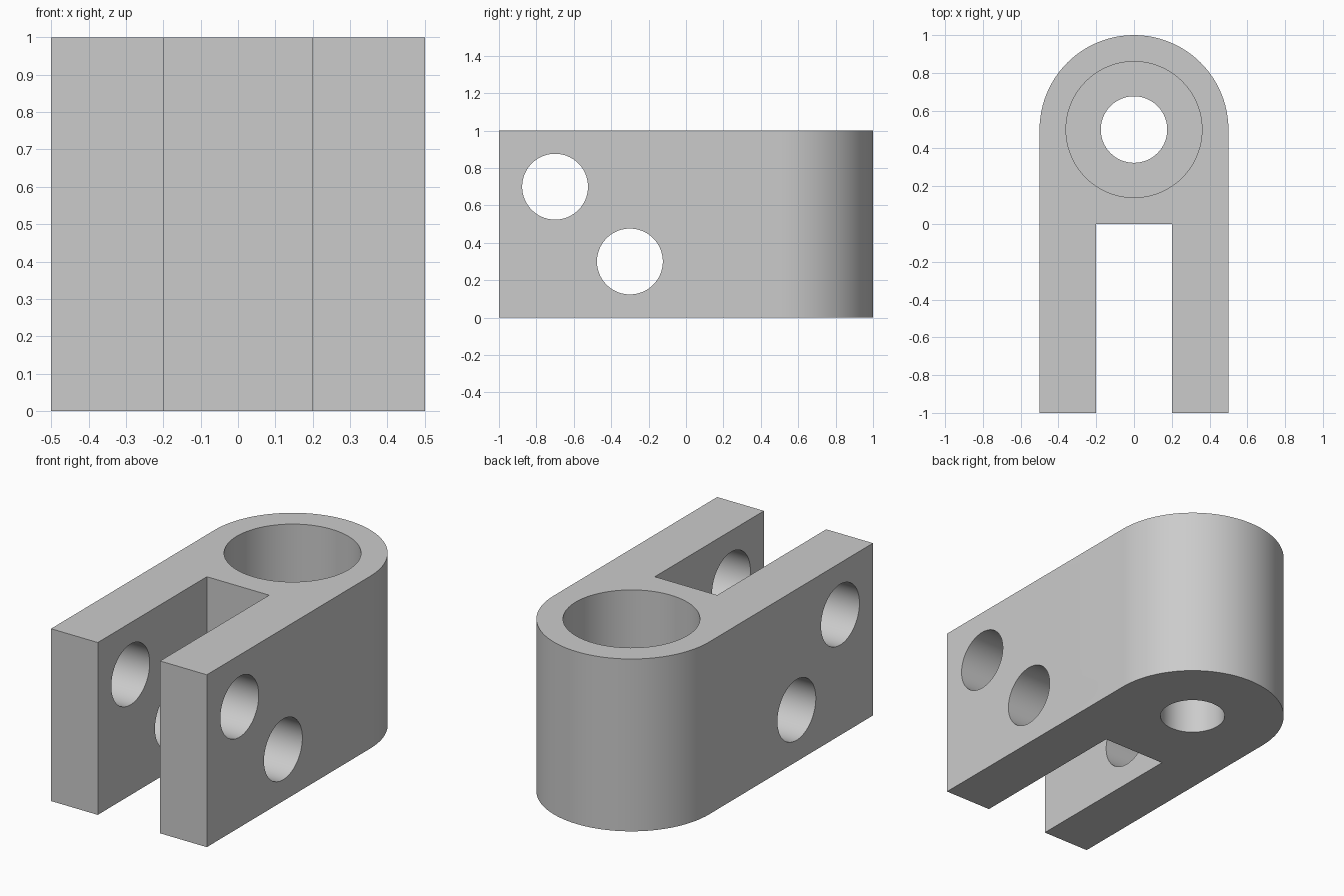
import bpy, bmesh, math
from mathutils import Matrix, Vector

cube = bpy.data.objects.get("Cube")
if cube:
    bpy.data.objects.remove(cube, do_unlink=True)

PIVOT_Y = 0.5
HOLE_R = 0.176
BORE_R = 0.36
FLOOR_Z = 0.5

grey = bpy.data.materials.new("plain grey")
grey.use_nodes = True
color = (0.6, 0.6, 0.6, 1)
grey.diffuse_color = color
grey.node_tree.nodes["Principled BSDF"].inputs["Base Color"].default_value = color


def make_object(name, bm):
    bmesh.ops.recalc_face_normals(bm, faces=bm.faces)
    mesh = bpy.data.meshes.new(name)
    bm.to_mesh(mesh)
    bm.free()
    mesh.materials.append(grey)
    obj = bpy.data.objects.new(name, mesh)
    bpy.context.collection.objects.link(obj)
    return obj


def cylinder(name, radius, depth, center, along_x=False):
    bm = bmesh.new()
    turn = Matrix.Rotation(math.pi / 2, 4, "Y") if along_x else Matrix()
    bmesh.ops.create_cone(bm, cap_ends=True, segments=96, radius1=radius, radius2=radius,
                          depth=depth, matrix=Matrix.Translation(center) @ turn)
    return make_object(name, bm)


# Clevis body: forked outline with a rounded back, extruded upward
outline = [(-0.5, -1), (-0.2, -1), (-0.2, 0), (0.2, 0), (0.2, -1), (0.5, -1)]
steps = 48
for i in range(steps + 1):
    a = math.pi * i / steps
    outline.append((0.5 * math.cos(a), PIVOT_Y + 0.5 * math.sin(a)))
bm = bmesh.new()
base = bm.faces.new([bm.verts.new((x, y, 0)) for x, y in outline])
top = bmesh.ops.extrude_face_region(bm, geom=[base])
bmesh.ops.translate(bm, vec=Vector((0, 0, 1)),
                    verts=[g for g in top["geom"] if isinstance(g, bmesh.types.BMVert)])
body = make_object("clevis_body", bm)

# Counterbore, its through hole, and the two cross pin holes
cutters = [
    cylinder("counterbore_cutter", BORE_R, 1, (0, PIVOT_Y, FLOOR_Z + 0.5)),
    cylinder("pivot_hole_cutter", HOLE_R, 2, (0, PIVOT_Y, 0.5)),
    cylinder("upper_pin_cutter", HOLE_R, 2, (0, -0.7, 0.7), along_x=True),
    cylinder("lower_pin_cutter", HOLE_R, 2, (0, -0.3, 0.3), along_x=True),
]
bpy.context.view_layer.objects.active = body
for cutter in cutters:
    mod = body.modifiers.new(cutter.name, "BOOLEAN")
    mod.operation = "DIFFERENCE"
    mod.solver = "EXACT"
    mod.object = cutter
    bpy.ops.object.modifier_apply(modifier=mod.name)
for cutter in cutters:
    bpy.data.objects.remove(cutter, do_unlink=True)

# Smooth curved walls, sharp rims
bpy.ops.object.select_all(action="DESELECT")
body.select_set(True)
bpy.ops.object.shade_smooth_by_angle(angle=math.radians(30))
